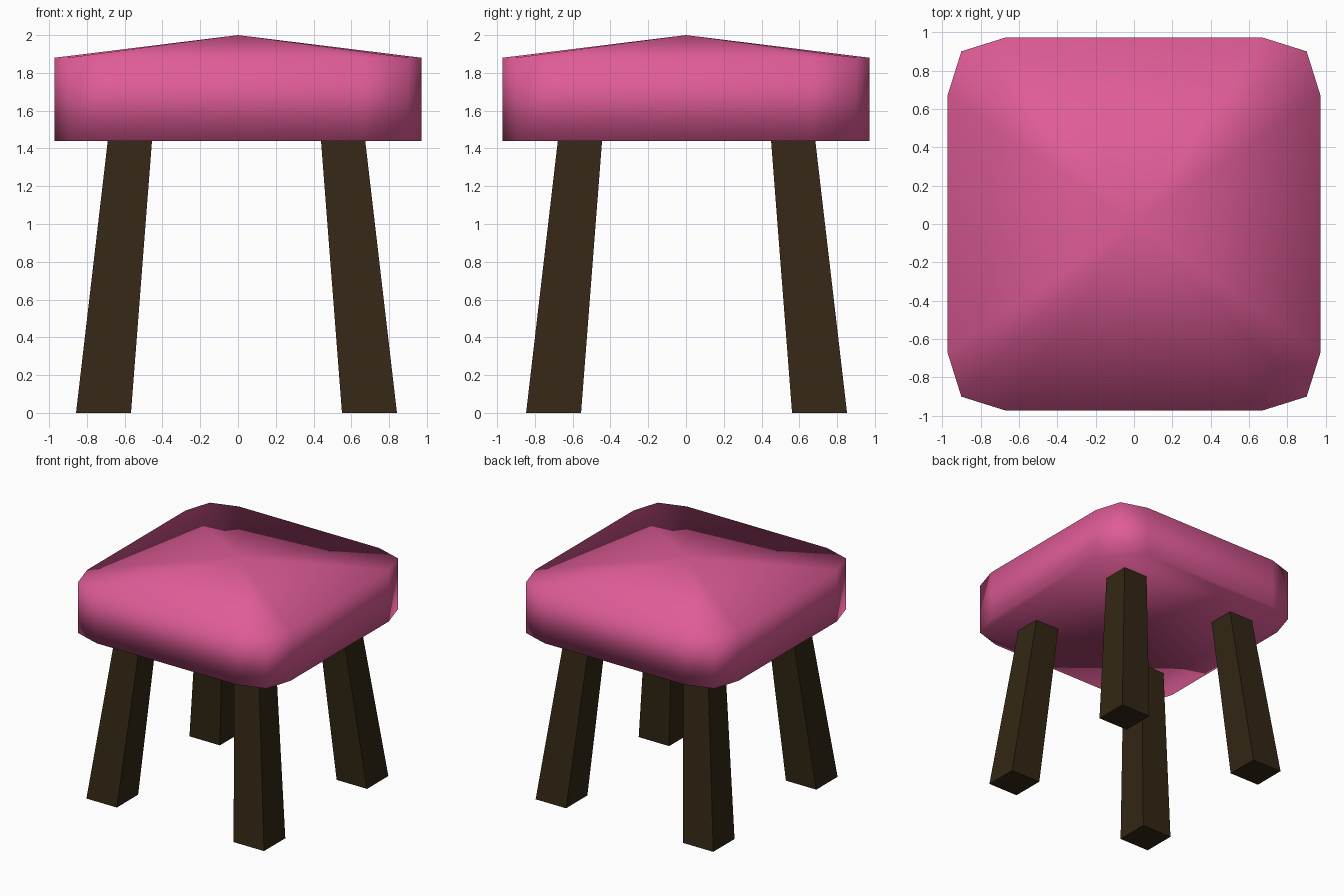
import bpy, bmesh

if "Cube" in bpy.data.objects:
    bpy.data.objects.remove(bpy.data.objects["Cube"])


def make_material(name, color):
    mat = bpy.data.materials.new(name)
    mat.diffuse_color = (*color, 1.0)
    mat.use_nodes = True
    mat.node_tree.nodes["Principled BSDF"].inputs["Base Color"].default_value = mat.diffuse_color
    return mat


pink = make_material("pink fabric", (0.74, 0.107, 0.31))
wood = make_material("dark wood", (0.033, 0.020, 0.007))


def finish(name, bm, mat, smooth):
    bmesh.ops.recalc_face_normals(bm, faces=bm.faces)
    for f in bm.faces:
        f.smooth = smooth
    mesh = bpy.data.meshes.new(name)
    bm.to_mesh(mesh)
    bm.free()
    mesh.materials.append(mat)
    obj = bpy.data.objects.new(name, mesh)
    bpy.context.collection.objects.link(obj)
    return obj


# Seat: square with clipped corners, low peak on top, smooth shaded
corner = [(0.972, 0.67), (0.90, 0.90), (0.67, 0.972)]
outline = []
for _ in range(4):
    outline += corner
    corner = [(-y, x) for x, y in corner]

bm = bmesh.new()
low = [bm.verts.new((x, y, 1.44)) for x, y in outline]
rim = [bm.verts.new((x, y, 1.88)) for x, y in outline]
peak = bm.verts.new((0, 0, 2.0))
n = len(outline)
for i in range(n):
    j = (i + 1) % n
    bm.faces.new((low[i], low[j], rim[j], rim[i]))
    bm.faces.new((rim[i], rim[j], peak))
bm.faces.new(low[::-1])
finish("seat", bm, pink, True)

# Legs: splayed square posts, slightly thinner at the top
for side, sx in (("left", -1), ("right", 1)):
    for end, sy in (("front", -1), ("back", 1)):
        bm = bmesh.new()
        bmesh.ops.create_cube(bm, size=1)
        for v in bm.verts:
            top = v.co.z > 0
            spread = 0.564 if top else 0.704
            width = 0.234 if top else 0.291
            v.co = (sx * spread - 0.008 + v.co.x * width,
                    sy * spread + 0.003 + v.co.y * width,
                    1.445 if top else 0.0)
        finish(f"{end}_{side}_leg", bm, wood, False)
